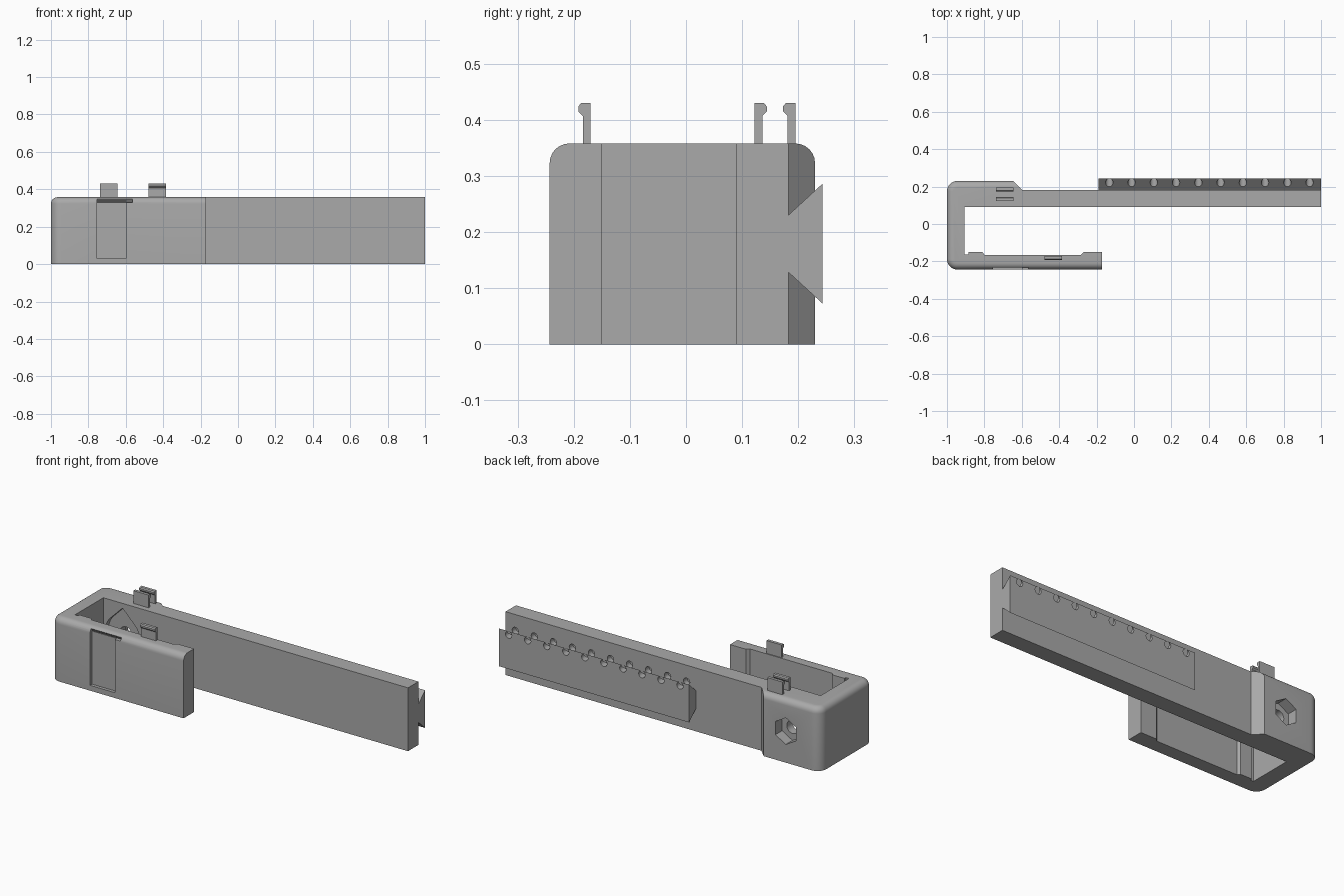
import bpy, bmesh, math
from mathutils import Vector

cube = bpy.data.objects.get("Cube")
if cube:
    bpy.data.objects.remove(cube, do_unlink=True)

grey = bpy.data.materials.new("plain_grey")
grey.use_nodes = True
colour = (0.4, 0.4, 0.4, 1)
grey.diffuse_color = colour
grey.node_tree.nodes["Principled BSDF"].inputs["Base Color"].default_value = colour

HEIGHT = 0.358
PLACE = {"x": lambda a, b, t: (t, a, b),
         "y": lambda a, b, t: (a, t, b),
         "z": lambda a, b, t: (a, b, t)}


def prism(name, profile, axis, lo, hi):
    """Extrude a 2D profile along an axis between two positions."""
    bm = bmesh.new()
    ends = [[bm.verts.new(PLACE[axis](a, b, t)) for a, b in profile] for t in (lo, hi)]
    bm.faces.new(ends[0])
    bm.faces.new(ends[1])
    n = len(profile)
    for i in range(n):
        j = (i + 1) % n
        bm.faces.new((ends[0][i], ends[0][j], ends[1][j], ends[1][i]))
    bmesh.ops.recalc_face_normals(bm, faces=bm.faces)
    mesh = bpy.data.meshes.new(name)
    bm.to_mesh(mesh)
    bm.free()
    mesh.materials.append(grey)
    obj = bpy.data.objects.new(name, mesh)
    bpy.context.collection.objects.link(obj)
    return obj


def ring(cx, cz, radius, count, start=0.0, end=math.tau):
    step = (end - start) / count
    return [(cx + radius * math.cos(start + i * step),
             cz + radius * math.sin(start + i * step)) for i in range(count)]


def rect(a0, a1, b0, b1):
    return [(a0, b0), (a1, b0), (a1, b1), (a0, b1)]


def select_only(obj):
    bpy.ops.object.select_all(action="DESELECT")
    obj.select_set(True)
    bpy.context.view_layer.objects.active = obj


def cut(obj, cutter):
    """Subtract the cutter from the object and discard it."""
    cutter.hide_render = True
    select_only(obj)
    mod = obj.modifiers.new("cut", "BOOLEAN")
    mod.operation = "DIFFERENCE"
    mod.solver = "EXACT"
    mod.object = cutter
    bpy.ops.object.modifier_apply(modifier=mod.name)
    bpy.data.objects.remove(cutter, do_unlink=True)


# Body: long back plate, side wall and short front arm in one outline
FRONT, BACK, PLATE = -0.243, 0.23, 0.183
outline = [(-1, FRONT), (-0.17, FRONT), (-0.17, -0.15), (-0.27, -0.15), (-0.285, -0.165),
           (-0.8, -0.165), (-0.81, -0.15), (-0.885, -0.15), (-0.885, -0.163),
           (-0.905, -0.163), (-0.905, 0.09), (1, 0.09), (1, PLATE), (-0.6, PLATE),
           (-0.647, BACK), (-1, BACK)]
body = prism("body", outline, "z", 0, HEIGHT)

bm = bmesh.new()
bm.from_mesh(body.data)


def on_shell(v):
    return v.co.x < -0.99 or v.co.y < FRONT + 0.001 or v.co.y > BACK - 0.001


# Round the two vertical outer corners, then the outer top rim
corners = [e for e in bm.edges if all(v.co.x < -0.99 for v in e.verts)
           and abs(e.verts[0].co.z - e.verts[1].co.z) > 0.1]
bmesh.ops.bevel(bm, geom=corners, offset=0.055, segments=8, profile=0.5, affect="EDGES")


def is_rim(e):
    a, b = e.verts
    if min(a.co.z, b.co.z) < HEIGHT - 0.001:
        return False
    mid = (a.co + b.co) / 2
    return (mid.x < -0.94 and abs(mid.y) > 0.16) or mid.x < -0.99 \
        or mid.y < FRONT + 0.001 or mid.y > BACK - 0.001


rim = [e for e in bm.edges if is_rim(e)]
bmesh.ops.bevel(bm, geom=rim, offset=0.035, segments=6, profile=0.5, affect="EDGES")
bmesh.ops.recalc_face_normals(bm, faces=bm.faces)
bm.to_mesh(body.data)
bm.free()

# Front recess with a wider, slope-topped slot above it
cut(body, prism("recess_cutter", rect(-0.755, -0.6, 0.03, 0.34), "y", -0.3, FRONT + 0.018))
slot = [(-0.3, 0.33), (FRONT + 0.022, 0.33), (FRONT + 0.006, 0.352), (-0.3, 0.352)]
cut(body, prism("slot_cutter", slot, "x", -0.755, -0.565))

# Pivot: teardrop pocket inside, hexagonal nut pocket outside, through hole
PX, PZ = -0.785, 0.178
teardrop = ring(PX, PZ, 0.108, 24, math.radians(135), math.radians(405))
teardrop += [(PX + 0.076, PZ + 0.076), (PX, PZ + 0.153)]
cut(body, prism("teardrop_cutter", teardrop, "y", 0.05, 0.12))
cut(body, prism("nut_cutter", ring(PX, PZ, 0.075, 6, math.pi / 6, math.pi / 6 + math.tau),
                "y", 0.17, 0.3))
cut(body, prism("bolt_cutter", ring(PX, PZ, 0.036, 24), "y", 0.05, 0.3))

# Dovetail rail along the back plate
rail = prism("dovetail_rail", [(0.181, 0.13), (0.243, 0.073), (0.243, 0.286), (0.181, 0.229)],
             "x", -0.19, 1)

# Row of blind holes through the rail into the plate
for i in range(10):
    for part in (body, rail):
        hole = ring(-0.132 + i * 0.119, 0.266, 0.02, 16)
        cut(part, prism("hole_cutter", hole, "y", 0.15, 0.3))


# Snap clips with a bulged tip
def clip(name, x, y, side):
    shape = [(0, 0.35), (0, 0.43), (0.017, 0.43), (0.022, 0.424), (0.022, 0.415),
             (0.014, 0.407), (0.014, 0.35)]
    return prism(name, [(y + side * d, z) for d, z in shape], "x", x, x + 0.094)


clip("front_clip", -0.479, -0.17, -1)
clip("back_clip_inner", -0.739, 0.122, 1)
clip("back_clip_outer", -0.739, 0.195, -1)

for part in (body, rail):
    select_only(part)
    bpy.ops.object.shade_smooth_by_angle(angle=math.radians(30))
